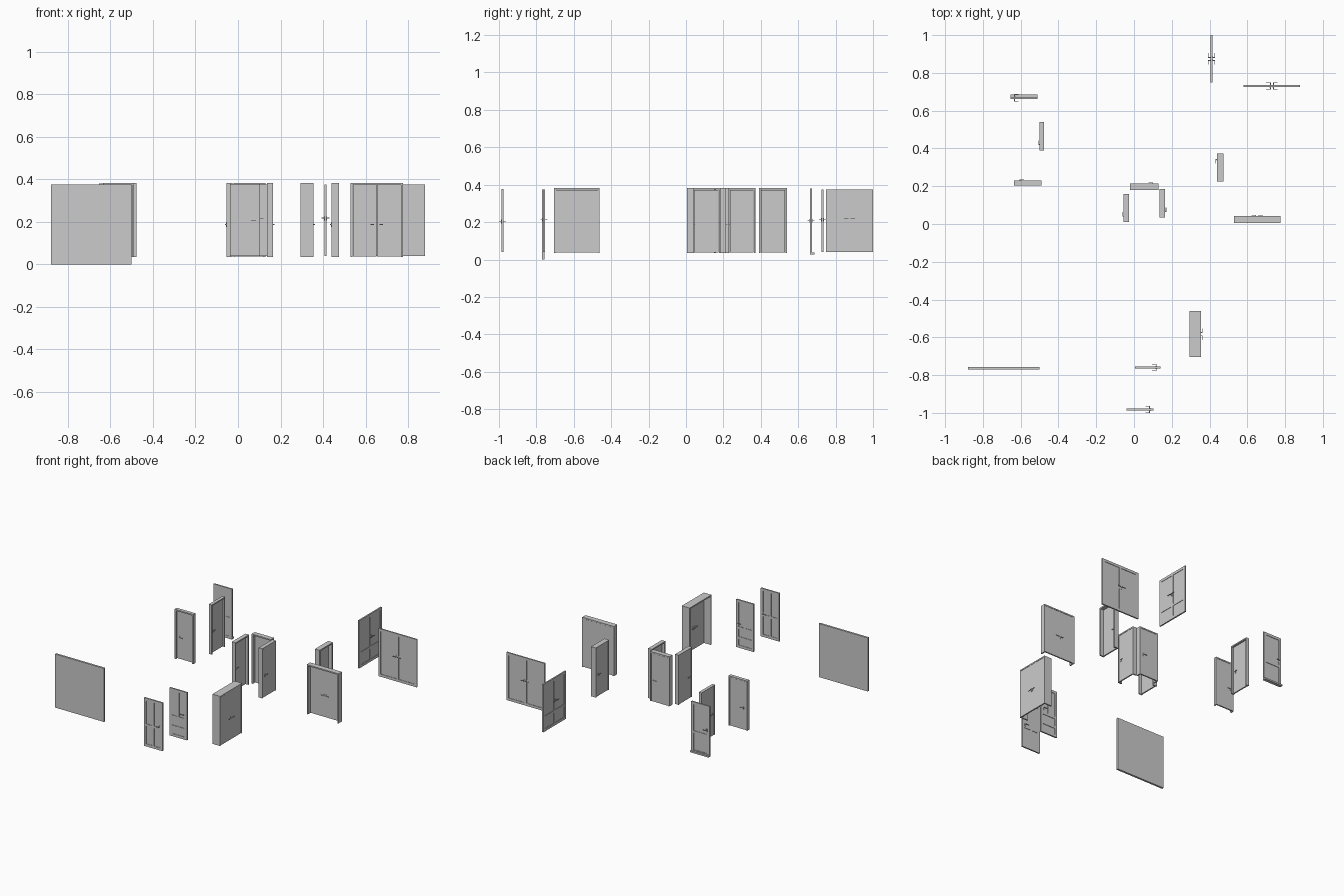
import bpy, bmesh, math
from mathutils import Matrix, Vector

cube = bpy.data.objects.get("Cube")
if cube:
    bpy.data.objects.remove(cube, do_unlink=True)

grey = bpy.data.materials.new("plain_grey")
grey.use_nodes = True
grey.diffuse_color = (0.6, 0.6, 0.6, 1)
grey.node_tree.nodes["Principled BSDF"].inputs["Base Color"].default_value = (0.6, 0.6, 0.6, 1)

TURN = {"-y": 0, "+x": 90, "+y": 180, "-x": -90}


def build(name, boxes, centre, facing):
    """One object from boxes given as (x0, x1, y0, y1, z0, z1)."""
    bm = bmesh.new()
    for x0, x1, y0, y1, z0, z1 in boxes:
        size = Matrix.Diagonal((x1 - x0, y1 - y0, z1 - z0, 1))
        mid = Matrix.Translation(((x0 + x1) / 2, (y0 + y1) / 2, (z0 + z1) / 2))
        bmesh.ops.create_cube(bm, size=1, matrix=mid @ size)
    mesh = bpy.data.meshes.new(name)
    bm.to_mesh(mesh)
    bm.free()
    mesh.materials.append(grey)
    ob = bpy.data.objects.new(name, mesh)
    ob.location = Vector((*centre, 0))
    ob.rotation_euler.z = math.radians(TURN[facing])
    bpy.context.collection.objects.link(ob)


def lever(x, z, direction, front, back, reach=0.012):
    """Rose, neck and lever on both faces of a leaf."""
    boxes = []
    for face, s in ((front, -1), (back, 1)):
        def span(a, b):
            return sorted((face + s * a, face + s * b))
        xs = sorted((x - direction * 0.002, x + direction * 0.022))
        boxes += [
            (x - 0.004, x + 0.004, *span(0, 0.002), z - 0.012, z + 0.008),
            (x - 0.002, x + 0.002, *span(0, reach), z - 0.002, z + 0.002),
            (*xs, *span(reach - 0.003, reach), z - 0.002, z + 0.002),
        ]
    return boxes


def handles(width, side, z, front, back, reach):
    """A side of 0 means a pair of leaves meeting in the middle."""
    if side == 0:
        return (lever(0.008, z, 1, front, back, reach)
                + lever(-0.008, z, -1, front, back, reach))
    return lever(side * (width / 2 - 0.022), z, -side, front, back, reach)


def framed_door(name, centre, facing, width, depth, side):
    """Deep lining with the leaf flush to the facing side."""
    w, d, z0, z1, j = width / 2, depth / 2, 0.035, 0.383, 0.009
    frame = [(-w, -w + j, -d, d, z0, z1), (w - j, w, -d, d, z0, z1),
             (-w + j, w - j, -d, d, z1 - j, z1)]
    build(name + "_frame", frame, centre, facing)
    gap = 0.001
    front, back = -d + 0.001, -d + 0.010
    edges = [(-w + j + gap, w - j - gap)]
    if side == 0:
        edges = [(-w + j + gap, -gap / 2), (gap / 2, w - j - gap)]
    leaf = [(a, b, front, back, z0 + 0.002, z1 - j - gap) for a, b in edges]
    build(name + "_leaf", leaf, centre, facing)
    build(name + "_handle", handles(width - 2 * j, side, 0.188, front, back, 0.008),
          centre, facing)


def panelled_door(name, centre, facing, width, side, z0, z1, rails, stile_from,
                  border=0.018, handle_z=0.21, thick=0.010):
    """Thin core with raised border, rails and a centre stile."""
    w, t = width / 2, thick / 2
    top, low = z1 - border, z0 + border
    boxes = [(-w + border, w - border, -t + 0.003, t - 0.003, low, top),
             (-w, -w + border, -t, t, z0, z1), (w - border, w, -t, t, z0, z1),
             (-w + border, w - border, -t, t, z0, low),
             (-w + border, w - border, -t, t, top, z1)]
    for z in rails:
        boxes.append((-w + border, w - border, -t, t, z - 0.008, z + 0.008))
    if stile_from is not None:
        boxes.append((-0.008, 0.008, -t, t, stile_from, top))
    build(name + "_leaf", boxes, centre, facing)
    build(name + "_handle", handles(width, side, handle_z, -t, t, 0.014), centre, facing)


# Plain wall panel
build("wall_panel", [(-0.19, 0.19, -0.007, 0.007, 0, 0.375)], (-0.69, -0.763), "-y")

# Single doors in linings
singles = [
    ("middle_back_door", (0.055, 0.197), "+y", 0.15, 0.034, -1),
    ("middle_right_door", (-0.041, 0.085), "-x", 0.15, 0.028, 1),
    ("middle_left_door", (0.150, 0.110), "+x", 0.15, 0.028, -1),
    ("far_left_door", (0.457, 0.298), "-x", 0.148, 0.036, -1),
    ("far_right_door", (-0.488, 0.465), "-x", 0.15, 0.022, 1),
    ("right_door", (-0.562, 0.217), "+y", 0.145, 0.024, 1),
]
for spec in singles:
    framed_door(*spec)

# Double doors in linings
framed_door("left_double_door", (0.653, 0.023), "+y", 0.246, 0.037, 0)
framed_door("front_double_door", (0.325, -0.583), "+x", 0.243, 0.06, 0)

# Unframed double doors
panelled_door("back_double_door", (0.73, 0.73), "+y", 0.298, 0, 0.04, 0.375,
              [], 0.058, handle_z=0.215)
panelled_door("rear_double_door", (0.411, 0.874), "+x", 0.252, 0, 0.04, 0.375,
              [0.14], 0.058, handle_z=0.218)

# Unframed single doors
panelled_door("front_door", (0.033, -0.982), "-y", 0.143, 1, 0.04, 0.378,
              [0.19], 0.058, handle_z=0.205)
panelled_door("inner_front_door", (0.072, -0.76), "-y", 0.135, 1, 0.04, 0.375,
              [0.18, 0.11], 0.18, handle_z=0.215)
panelled_door("outer_back_door", (-0.583, 0.668), "-y", 0.143, -1, 0.027, 0.38,
              [0.17], None, handle_z=0.21)
build("weather_sill", [(-0.071, 0.071, 0.005, 0.018, 0.027, 0.038)],
      (-0.583, 0.668), "-y")
